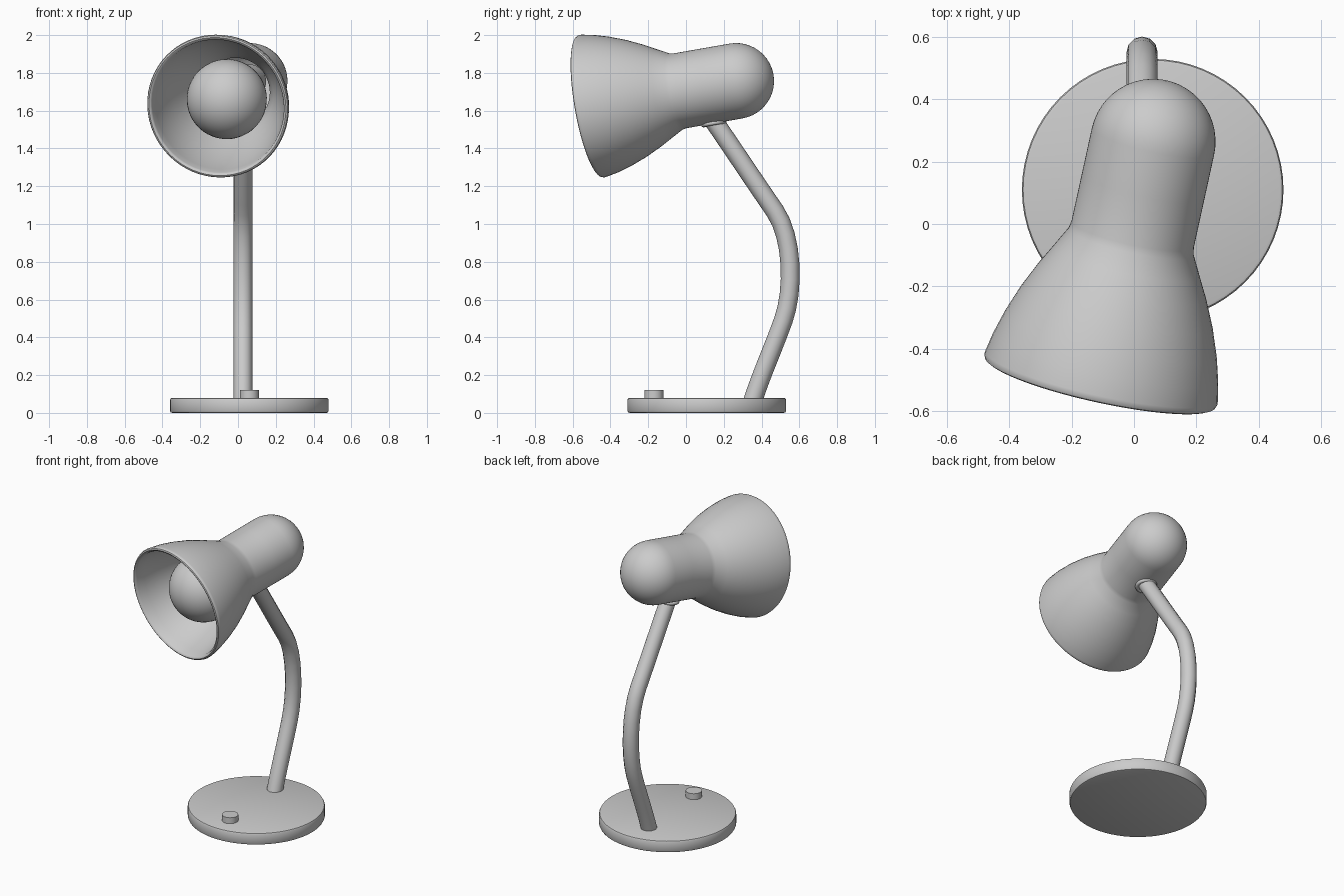
import bpy, bmesh
from math import pi, sin, cos, radians
from mathutils import Vector, Matrix

if "Cube" in bpy.data.objects:
    bpy.data.objects.remove(bpy.data.objects["Cube"])


def lathe(name, profile, matrix, steps=64):
    """Revolve (radius, height) points about local Z."""
    bm = bmesh.new()
    verts = [bm.verts.new((r, 0, h)) for r, h in profile]
    edges = [bm.edges.new(pair) for pair in zip(verts, verts[1:])]
    bmesh.ops.spin(bm, geom=verts + edges, axis=(0, 0, 1), cent=(0, 0, 0),
                   angle=2 * pi, steps=steps)
    bmesh.ops.remove_doubles(bm, verts=bm.verts, dist=0.0005)
    bmesh.ops.recalc_face_normals(bm, faces=bm.faces)
    mesh = bpy.data.meshes.new(name)
    bm.to_mesh(mesh)
    bm.free()
    obj = bpy.data.objects.new(name, mesh)
    bpy.context.collection.objects.link(obj)
    obj.matrix_world = matrix
    smooth(obj, 40)
    return obj


def smooth(obj, angle):
    bpy.ops.object.select_all(action='DESELECT')
    obj.select_set(True)
    bpy.context.view_layer.objects.active = obj
    bpy.ops.object.shade_smooth_by_angle(angle=radians(angle))


def arc(radius, centre, start, end, count):
    """Quarter or half circle of profile points, angle measured from +Z."""
    angles = [radians(start + (end - start) * i / count) for i in range(count + 1)]
    return [(abs(radius * sin(a)), centre + radius * cos(a)) for a in angles]


# Round base with softened rims, and its switch button
lathe("base", [(0, 0), (0.408, 0), (0.416, 0.003), (0.42, 0.011), (0.42, 0.069),
               (0.416, 0.077), (0.408, 0.08), (0, 0.08)],
      Matrix.Translation((0.06, 0.11, 0)))
lathe("switch_button", [(0, 0.07), (0.05, 0.07), (0.05, 0.12), (0, 0.12)],
      Matrix.Translation((0.06, -0.17, 0)), 32)

# Bent arm: straight, curved, straight
curve = bpy.data.curves.new("arm", 'CURVE')
curve.dimensions = '3D'
curve.bevel_depth = 0.05
curve.bevel_resolution = 4
curve.resolution_u = 8
curve.use_fill_caps = True
spline = curve.splines.new('BEZIER')
spline.bezier_points.add(3)
path = [((0.352, 0.06), (0.31, 0.94)), ((0.515, 0.49), (0.34, 0.94)),
        ((0.47, 1.07), (-0.57, 0.82)), ((0.13, 1.57), (-0.57, 0.82))]
for point, ((y, z), (dy, dz)) in zip(spline.bezier_points, path):
    co, step = Vector((0.026, y, z)), Vector((0, dy, dz)) * 0.17
    point.handle_left_type = point.handle_right_type = 'FREE'
    point.co, point.handle_left, point.handle_right = co, co - step, co + step
arm = bpy.data.objects.new("arm", curve)
bpy.context.collection.objects.link(arm)
bpy.ops.object.select_all(action='DESELECT')
arm.select_set(True)
bpy.context.view_layer.objects.active = arm
bpy.ops.object.convert(target='MESH')
smooth(bpy.context.view_layer.objects.active, 45)

# Lamp head axis: local Z runs from the rear dome out through the shade
axis = Vector((-0.211, -0.963, -0.168)).normalized()
head = (Matrix.Translation((0.061, 0.265, 1.757))
        @ axis.to_track_quat('Z', 'Y').to_matrix().to_4x4())

# Shade: domed housing, flared bell, rolled rim and inner lining
outer = arc(0.201, 0, 180, 90, 12) + [
    (0.201, 0.15), (0.201, 0.31), (0.206, 0.335), (0.24, 0.40), (0.276, 0.468),
    (0.316, 0.555), (0.349, 0.645), (0.37, 0.72), (0.382, 0.782)]
rim = [(0.383, 0.792), (0.379, 0.802), (0.371, 0.806), (0.362, 0.802), (0.357, 0.792)]
inner = [(0.349, 0.74), (0.325, 0.645), (0.292, 0.555), (0.252, 0.468),
         (0.216, 0.40), (0.18, 0.325)] + arc(0.18, 0, 90, 180, 10)
lathe("shade", outer + rim + inner, head)

# Bulb with its neck running back into the housing
bulb = [(0, 0), (0.09, 0), (0.09, 0.34)] + arc(0.212, 0.57, 150, 0, 20)
lathe("bulb", bulb, head, 48)

# Small collar where the arm enters the housing
down = (Vector((0, 0, -1)) - axis * axis.dot(Vector((0, 0, -1)))).normalized()
bpy.ops.mesh.primitive_torus_add(major_radius=0.056, minor_radius=0.012,
                                 major_segments=32, minor_segments=10,
                                 location=(0.027, 0.148, 1.533),
                                 rotation=down.to_track_quat('Z', 'Y').to_euler())
collar = bpy.context.object
collar.name = "arm_collar"
smooth(collar, 60)
